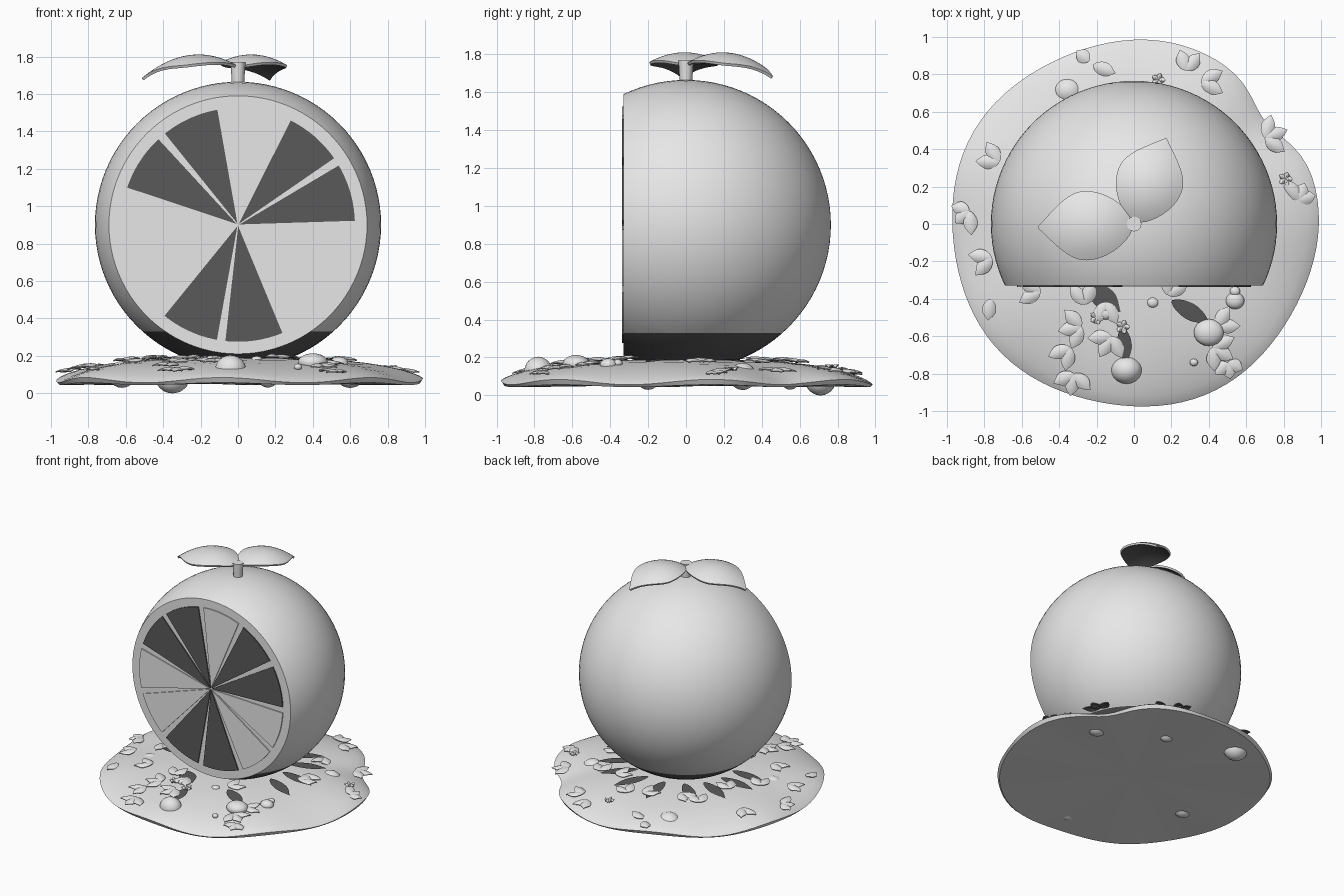
import bpy, bmesh, math, random
from mathutils import Vector, Matrix

random.seed(4)
cube = bpy.data.objects.get("Cube")
if cube:
    bpy.data.objects.remove(cube, do_unlink=True)


def material(name, value):
    mat = bpy.data.materials.new(name)
    mat.use_nodes = True
    colour = (value, value, value, 1)
    mat.diffuse_color = colour
    mat.node_tree.nodes["Principled BSDF"].inputs["Base Color"].default_value = colour
    return mat


PALE = material("pale grey", 0.8)
DARK = material("dark grey", 0.1)


def finish(bm, name, mats=(PALE, DARK), thickness=0, fix_normals=True):
    """Turn a bmesh into a shaded object; thin shells get a dark underside."""
    if fix_normals:
        bmesh.ops.recalc_face_normals(bm, faces=bm.faces)
    mesh = bpy.data.meshes.new(name)
    bm.to_mesh(mesh)
    bm.free()
    for mat in mats:
        mesh.materials.append(mat)
    obj = bpy.data.objects.new(name, mesh)
    bpy.context.collection.objects.link(obj)
    bpy.ops.object.select_all(action='DESELECT')
    obj.select_set(True)
    bpy.context.view_layer.objects.active = obj
    if thickness:
        mod = obj.modifiers.new("thickness", 'SOLIDIFY')
        mod.thickness = thickness
        mod.offset = -1
        mod.material_offset = 1
        bpy.ops.object.modifier_apply(modifier=mod.name)
    bpy.ops.object.shade_smooth_by_angle(angle=math.radians(35))
    return obj


def ground_z(r):
    return 0.07 + 0.12 * (1 - min(r, 1) ** 3.2) ** 0.8


def add_leaf(bm, place, length, half, rise, fall, droop, steps=10, across=3):
    """Pointed leaf along local x, arched lengthwise and drooping at its sides."""
    rows = []
    for i in range(steps + 1):
        t = 0.01 + 0.98 * i / steps
        width = half * math.sin(math.pi * t) ** (0.6 if t < 0.5 else 1.1)
        z = rise * t - fall * t * t
        rows.append([bm.verts.new(place(Vector((
            length * t, width * j / across, z - droop * (j / across * width / half) ** 2))))
            for j in range(-across, across + 1)])
    for a, b in zip(rows, rows[1:]):
        for j in range(2 * across):
            bm.faces.new((a[j], b[j], b[j + 1], a[j + 1]))


# Fruit body, sliced flat in front, with a dark base
bm = bmesh.new()
bmesh.ops.create_uvsphere(bm, u_segments=96, v_segments=48, radius=0.765,
                          matrix=Matrix.Translation((0, 0, 0.9)) @ Matrix.Rotation(math.pi / 2, 4, 'X'))
for point, normal, clear in (((0, 0, 0.33), (0, 0, 1), False), ((0, -0.33, 0), (0, -1, 0), True)):
    bmesh.ops.bisect_plane(bm, geom=bm.verts[:] + bm.edges[:] + bm.faces[:],
                           plane_co=point, plane_no=normal, clear_outer=clear)
for face in bm.faces:
    face.material_index = int(face.calc_center_median().z < 0.33)
cap = bmesh.ops.holes_fill(bm, edges=[e for e in bm.edges if e.is_boundary], sides=0)
for face in cap["faces"]:
    face.material_index = 0
finish(bm, "fruit_body")

# Eleven pulp segments on the cut face
bm = bmesh.new()
pitch = math.tau / 11
for k in range(11):
    start = math.radians(2) + pitch * k
    ring = [(0.008, start + 0.25)]
    ring += [(0.625, start + math.radians(28.5) * i / 12) for i in range(13)]
    verts = [bm.verts.new((r * math.cos(a), -0.329, 0.9 + r * math.sin(a))) for r, a in ring]
    face = bm.faces.new(verts)
    face.material_index = int(k in (0, 1, 3, 4, 7, 8))
    new = bmesh.ops.extrude_face_region(bm, geom=[face])["geom"]
    for v in new:
        if isinstance(v, bmesh.types.BMVert):
            v.co.y -= 0.009
finish(bm, "pulp_segments")

# Stem
bm = bmesh.new()
bmesh.ops.create_cone(bm, cap_ends=True, segments=12, radius1=0.032, radius2=0.04,
                      depth=0.13, matrix=Matrix.Translation((0, 0, 1.705)))
finish(bm, "stem", (PALE,))

# Two large leaves
for name, base, heading, length, half in (("right_leaf", (0, 0, 1.75), 182, 0.52, 0.185),
                                          ("back_leaf", (0, 0.01, 1.75), 69, 0.485, 0.18)):
    bm = bmesh.new()
    frame = Matrix.Translation(base) @ Matrix.Rotation(math.radians(heading), 4, 'Z')
    add_leaf(bm, lambda p: frame @ p, length, half, 0.3, 0.37, 0.05, steps=24, across=6)
    finish(bm, name, thickness=0.015, fix_normals=False)


# Wavy ground mound
def edge_radius(a):
    dip = math.exp(-((a - 0.66) / 0.22) ** 2)
    return 0.98 + 0.01 * math.sin(5 * a + 1) - 0.08 * dip


bm = bmesh.new()
sides = 96
layers = [(f, True) for f in (0.2, 0.4, 0.55, 0.7, 0.8, 0.88, 0.94, 0.98, 1)] + [(0.985, False), (0.5, False)]
rings = []
for f, top in layers:
    ring = []
    for i in range(sides):
        a = math.tau * i / sides
        r = f * edge_radius(a)
        wave = 0.014 * math.sin(7 * a + 0.6) * f ** 4
        z = ground_z(f) + wave if top else 0.05 + wave * 0.5
        ring.append(bm.verts.new((r * math.cos(a), r * math.sin(a), z)))
    rings.append(ring)
for a, b in zip(rings, rings[1:]):
    for i in range(sides):
        j = (i + 1) % sides
        bm.faces.new((a[i], b[i], b[j], a[j]))
for ring, z in ((rings[0], ground_z(0)), (rings[-1], 0.055)):
    mid = bm.verts.new((0, 0, z))
    for i in range(sides):
        bm.faces.new((ring[i], ring[(i + 1) % sides], mid))
finish(bm, "ground_mound", (PALE,))


# Dark streaks draped on the mound
def drape(frame):
    def place(p):
        q = frame @ p
        q.z = ground_z(Vector((q.x, q.y)).length) + 0.007
        return q
    return place


bm = bmesh.new()
streaks = [(-0.24, -0.33, -40, 0.22, 0.06), (0.2, -0.41, -30, 0.24, 0.045), (-0.06, -0.55, -85, 0.2, 0.04)]
for angle in range(-15, 215, 23):
    a = math.radians(angle)
    streaks.append((0.36 * math.cos(a), 0.36 * math.sin(a), angle + random.uniform(-20, 20), 0.28, 0.045))
for x, y, heading, length, half in streaks:
    frame = Matrix.Translation((x, y, 0)) @ Matrix.Rotation(math.radians(heading), 4, 'Z')
    add_leaf(bm, drape(frame), length, half, 0, 0, 0)
finish(bm, "ground_streaks", (DARK,), fix_normals=False)

# Fallen leaves in small fans: x, y, heading, count
fans = [(-0.24, 0.87, 140, 1), (-0.22, 0.85, -20, 1), (0.28, 0.82, 80, 2), (0.36, 0.76, 0, 2),
        (0.7, 0.46, 20, 3), (0.88, 0.13, 70, 3), (-0.72, 0.33, 150, 2), (-0.88, 0.07, 220, 3),
        (-0.76, -0.18, 200, 2), (-0.77, -0.4, 265, 1), (-0.5, -0.36, 180, 2), (-0.26, -0.43, 100, 2),
        (-0.28, -0.55, 190, 3), (-0.34, -0.66, 230, 2), (-0.32, -0.8, 260, 3), (-0.12, -0.6, 240, 3),
        (0.18, -0.38, 60, 2), (0.42, -0.66, 330, 3), (0.5, -0.74, 280, 3), (0.44, -0.55, 30, 2),
        (-0.15, -0.42, 270, 2)]
for angle in range(0, 190, 20):
    a = math.radians(angle + random.uniform(-8, 8))
    r = random.uniform(0.48, 0.66)
    fans.append((r * math.cos(a), r * math.sin(a), random.uniform(0, 360), 2))
bm = bmesh.new()


def add_fallen(x, y, heading, length, half, tilt):
    z = ground_z(math.hypot(x, y)) + 0.012
    frame = (Matrix.Translation((x, y, z)) @ Matrix.Rotation(math.radians(heading), 4, 'Z')
             @ Matrix.Rotation(math.radians(-tilt), 4, 'Y'))
    add_leaf(bm, lambda p: frame @ p, length, half, 0.03 * length / 0.12, 0.04 * length / 0.12, 0.015)


for x, y, heading, count in fans:
    for k in range(count):
        turn = heading + (k - (count - 1) / 2) * 55
        out = math.cos(math.radians(turn) - math.atan2(y, x))
        reach = min(0.13, 0.985 - math.hypot(x, y)) if out > 0 else 0.13
        add_fallen(x, y, turn, max(reach, 0.09), 0.038, 4 - 10 * out * math.hypot(x, y))

# Tiny blossoms
for x, y in ((0.81, 0.24), (-0.06, -0.55), (0.13, 0.77), (-0.2, -0.5)):
    for k in range(5):
        add_fallen(x, y, 72 * k, 0.04, 0.014, 15)
finish(bm, "fallen_leaves", thickness=0.006, fix_normals=False)

# Small round fruits and pebbles: x, y, z, radius, flattening
stones = [(-0.04, -0.78, 0.125, 0.083, 0.95), (0.4, -0.58, 0.165, 0.08, 0.6), (0.54, -0.41, 0.16, 0.05, 0.7),
          (0.54, -0.36, 0.17, 0.028, 0.7), (-0.35, 0.71, 0.08, 0.09, 0.9), (0.6, 0.3, 0.1, 0.08, 0.9),
          (-0.62, -0.2, 0.1, 0.075, 0.95), (0.16, 0.55, 0.09, 0.06, 1), (0.32, -0.74, 0.14, 0.022, 0.8),
          (0.1, -0.42, 0.18, 0.03, 0.6), (-0.15, -0.48, 0.18, 0.035, 0.6)]
bm = bmesh.new()
for x, y, z, radius, flat in stones:
    bmesh.ops.create_icosphere(bm, subdivisions=3, radius=radius,
                               matrix=Matrix.Translation((x, y, z)) @ Matrix.Diagonal((1, 0.9, flat, 1)))
finish(bm, "small_fruits_and_pebbles", (PALE,))
